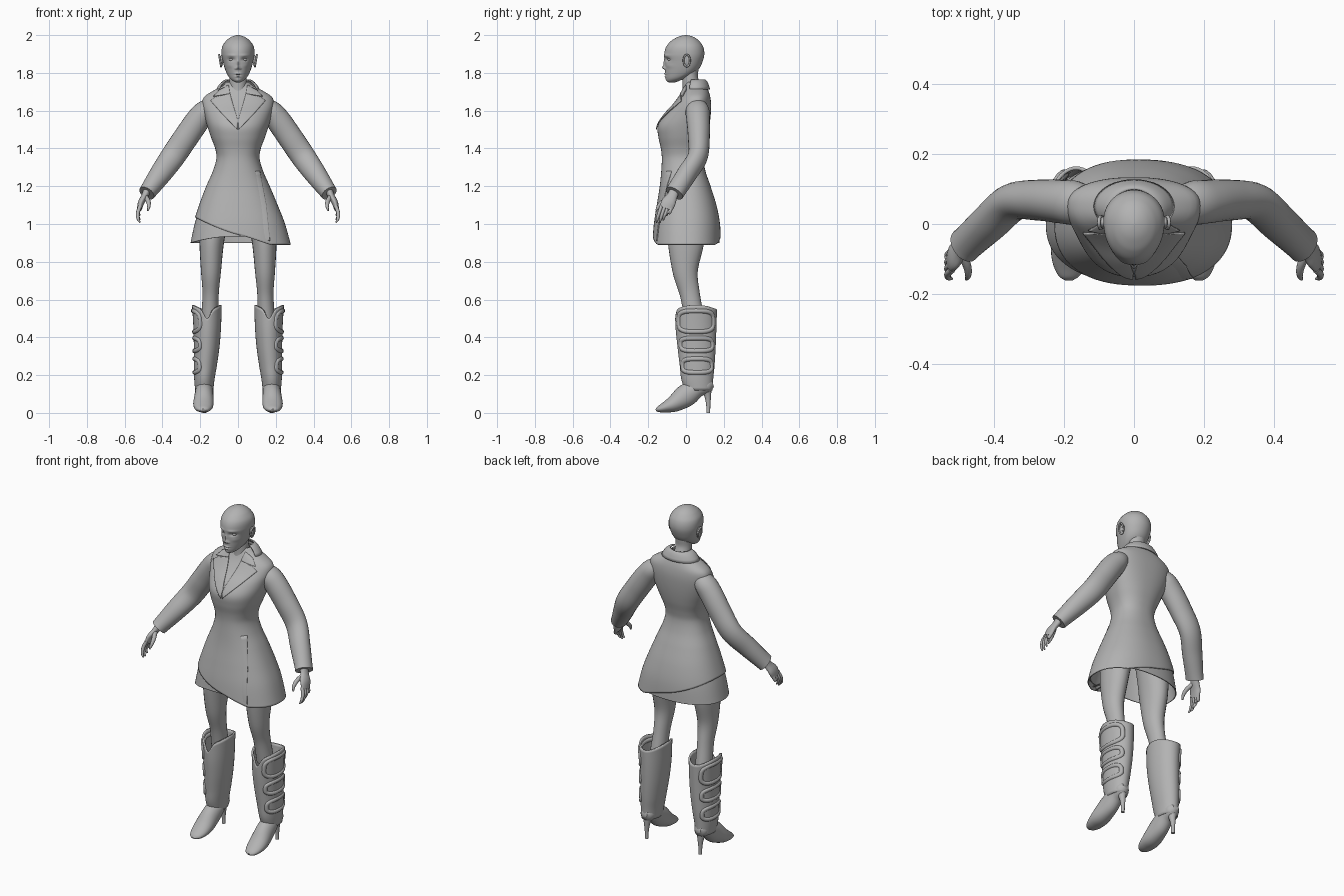
import bpy, bmesh
from math import sin, cos, pi, exp, radians, sqrt
from mathutils import Vector
from mathutils.bvhtree import BVHTree

old = bpy.data.objects.get("Cube")
if old:
    bpy.data.objects.remove(old, do_unlink=True)

grey = bpy.data.materials.new("plain grey")
grey.use_nodes = True
grey.diffuse_color = (0.45, 0.45, 0.45, 1)
grey.node_tree.nodes["Principled BSDF"].inputs["Base Color"].default_value = grey.diffuse_color


def build(name, rows, wrap=True, caps=True, loop=False, mirror=False, thick=0):
    """Skin a grid of points; rows may be rings, and may close into a loop."""
    bm = bmesh.new()
    grid = [[bm.verts.new(p) for p in row] for row in rows]
    n = len(grid[0])
    for i in range(len(grid) if loop else len(grid) - 1):
        a, b = grid[i], grid[(i + 1) % len(grid)]
        for j in range(n if wrap else n - 1):
            k = (j + 1) % n
            bm.faces.new((a[j], a[k], b[k], b[j]))
    if wrap and caps and not loop:
        bm.faces.new(grid[0])
        bm.faces.new(grid[-1])
    bmesh.ops.recalc_face_normals(bm, faces=bm.faces)
    return finish(name, bm, mirror, thick)


def finish(name, bm, mirror=False, thick=0):
    mesh = bpy.data.meshes.new(name)
    bm.to_mesh(mesh)
    bm.free()
    mesh.materials.append(grey)
    ob = bpy.data.objects.new(name, mesh)
    bpy.context.collection.objects.link(ob)
    bpy.ops.object.select_all(action='DESELECT')
    ob.select_set(True)
    bpy.context.view_layer.objects.active = ob
    bpy.ops.object.shade_smooth_by_angle(angle=radians(50))
    if thick:
        mod = ob.modifiers.new("thickness", 'SOLIDIFY')
        mod.thickness, mod.offset = thick, 0
    if mirror:
        mod = ob.modifiers.new("mirror", 'MIRROR')
        mod.use_mirror_merge = False
    return ob


def hermite(keys, t, i):
    """Smooth value between key rows i and i+1."""
    a, b = keys[i], keys[i + 1]
    before, after = keys[max(i - 1, 0)], keys[min(i + 2, len(keys) - 1)]
    h = b[0] - a[0]
    u = (t - a[0]) / h
    out = []
    for k in range(1, len(a)):
        ma = (b[k] - before[k]) / (b[0] - before[0]) * h
        mb = (after[k] - a[k]) / (after[0] - a[0]) * h
        d = b[k] - a[k]
        out.append(a[k] + u * (ma + u * (3 * d - 2 * ma - mb + u * (ma + mb - 2 * d))))
    return out


def at(keys, t):
    t = min(max(t, keys[0][0]), keys[-1][0])
    i = max(j for j in range(len(keys) - 1) if keys[j][0] <= t)
    return hermite(keys, t, i)


def section(keys, z, a, grow=0.0, power=1.0):
    """Point on a cross-section with its own front and back depth."""
    cx, rx, front, cy, back = at(keys, z)
    c, s = cos(a), sin(a)
    c, s = [abs(v) ** power * (1 if v > 0 else -1) for v in (c, s)]
    depth = (back - cy if s > 0 else cy - front) + grow
    return Vector((cx + (rx + grow) * c, cy + depth * s, z))


def shell(keys, top, bottom, rows=56, segs=72, **kw):
    rings = []
    for i in range(rows + 1):
        ring = []
        for j in range(segs):
            a = 2 * pi * j / segs
            z = top(a) + (bottom(a) - top(a)) * i / rows
            ring.append(section(keys, z, a, **kw))
        rings.append(ring)
    return rings


def tube(name, pts, ref=(0, 1, 0), steps=6, segs=24, loop=False, **kw):
    """Sweep an oval through (x, y, z, radius along ref, other radius)."""
    if loop:
        path = pts
    else:
        keys = [(i, *p) for i, p in enumerate(pts)]
        path = [at(keys, i / steps) for i in range(steps * (len(pts) - 1) + 1)]
    n, rings = len(path), []
    for i, p in enumerate(path):
        ahead = path[(i + 1) % n] if loop else path[min(i + 1, n - 1)]
        behind = path[i - 1] if loop else path[max(i - 1, 0)]
        t = (Vector(ahead[:3]) - Vector(behind[:3])).normalized()
        r = Vector(ref)
        u = (r - t * r.dot(t)).normalized()
        v = t.cross(u)
        rings.append([Vector(p[:3]) + u * p[3] * cos(2 * pi * j / segs)
                      + v * p[4] * sin(2 * pi * j / segs) for j in range(segs)])
    return build(name, rings, loop=loop, **kw)


def ball(name, centre, size, mirror=True):
    bm = bmesh.new()
    bmesh.ops.create_uvsphere(bm, u_segments=24, v_segments=16, radius=1)
    for v in bm.verts:
        v.co = Vector(c + s * k for c, s, k in zip(centre, size, v.co))
    return finish(name, bm, mirror)


# Coat: height, centre x, half width, front, widest y, back
coat_keys = [
    (.87, .01, .272, -.178, 0, .183), (1, .006, .24, -.167, 0, .177),
    (1.1, .002, .205, -.152, 0, .158), (1.2, 0, .165, -.136, 0, .127),
    (1.28, 0, .13, -.128, 0, .1), (1.35, 0, .111, -.125, 0, .088),
    (1.4, 0, .118, -.13, 0, .095), (1.46, 0, .14, -.143, .01, .11),
    (1.52, 0, .16, -.146, .03, .121), (1.58, 0, .177, -.11, .045, .128),
    (1.63, 0, .187, -.065, .05, .13), (1.67, 0, .178, -.035, .055, .126),
    (1.7, 0, .135, -.018, .052, .118), (1.73, 0, .078, -.006, .05, .105),
    (1.75, 0, .056, 0, .05, .095)]
coat_rows = shell(coat_keys, lambda a: 1.75,
                  lambda a: max(.89, .942 - .093 * cos(a)), rows=80, power=.87)
build("coat", coat_rows, caps=False, thick=.006)
build("coat_underlayer", shell(coat_keys, lambda a: 1.15,
      lambda a: .9 + .035 * max(0, -sin(a)) ** 2, grow=-.007, power=.87),
      caps=False, thick=.005)

segs = len(coat_rows[0])
surface = BVHTree.FromPolygons(
    [p for row in coat_rows for p in row],
    [(i * segs + j, i * segs + (j + 1) % segs, (i + 1) * segs + (j + 1) % segs,
      (i + 1) * segs + j) for i in range(len(coat_rows) - 1) for j in range(segs)])


def plate(name, inner, outer, lift_in, lift_out, mirror=True):
    """Thin cloth piece laid on the coat front between two edges."""
    rows, across = [], 12
    for i in range(len(inner) - 1):
        for s in range(9 if i == len(inner) - 2 else 8):
            a = Vector(inner[i]).lerp(Vector(inner[i + 1]), s / 8)
            b = Vector(outer[i]).lerp(Vector(outer[i + 1]), s / 8)
            row = []
            for j in range(across + 1):
                u = j / across
                p = a.lerp(b, u)
                hit = surface.ray_cast(Vector((p.x, -1, p.y)), Vector((0, 1, 0)))[0]
                y = hit.y if hit else .03
                row.append(Vector((p.x, y - lift_in - (lift_out - lift_in) * u, p.y)))
            rows.append(row)
    return build(name, rows, wrap=False, mirror=mirror, thick=.005)


plate("lapels", [(.042, 1.69), (.034, 1.66), (.02, 1.61), (.002, 1.55)],
      [(.115, 1.672), (.145, 1.652), (.09, 1.59), (.004, 1.5)], .006, .008)
plate("collar_fronts", [(.05, 1.735), (.042, 1.69)], [(.1, 1.708), (.13, 1.675)], .008, .01)
plate("front_overlap", [(.07, 1.28), (.1, 1.1), (.12, .91)],
      [(.115, 1.28), (.15, 1.1), (.172, .885)], -.004, .006, mirror=False)
collar = []
for i in range(7):
    u = i / 6
    collar.append([Vector(((.058 + .054 * u) * cos(a), .05 + (.048 + .026 * u) * sin(a),
                           1.762 - .05 * u * u)) for a in
                   [radians(-25 + 230 * j / 40) for j in range(41)]])
build("collar_back", collar, wrap=False, thick=.007)

# Sleeves and hands
tube("sleeves", [(.11, .055, 1.63, .04, .04), (.165, .06, 1.602, .062, .058),
     (.21, .064, 1.553, .062, .065), (.275, .068, 1.46, .058, .066),
     (.345, .062, 1.357, .053, .065), (.41, .005, 1.265, .053, .058),
     (.465, -.045, 1.188, .051, .048), (.483, -.062, 1.163, .052, .045)], mirror=True)
tube("palms", [(.475, -.055, 1.19, .026, .022), (.493, -.072, 1.15, .028, .018),
     (.512, -.092, 1.115, .038, .017), (.522, -.106, 1.08, .034, .013)], mirror=True)
for i, finger in enumerate(("index", "middle", "ring", "little")):
    y, tip = -.13 + .018 * i, 1.008 + .006 * i * i - .006 * i
    tube(finger + "_fingers", [(.518, y, 1.095, .01, .01),
         (.53, y - .012, 1.06, .009, .01), (.529, y - .022, tip + .02, .008, .008),
         (.519, y - .026, tip, .004, .004)], segs=12, mirror=True)
tube("thumbs", [(.49, -.085, 1.145, .014, .012), (.475, -.12, 1.12, .012, .012),
     (.472, -.145, 1.095, .01, .009), (.477, -.158, 1.07, .004, .004)],
     segs=12, mirror=True)

# Neck and head
tube("neck", [(0, .025, 1.83, .042, .048), (0, .022, 1.77, .042, .046),
     (0, .034, 1.7, .055, .051), (0, .035, 1.64, .07, .075)])
head_keys = [
    (1.75, 0, .012, -.092, -.075, -.055), (1.757, 0, .026, -.101, -.065, -.035),
    (1.77, 0, .042, -.106, -.045, -.005), (1.79, 0, .056, -.109, -.02, .035),
    (1.82, 0, .069, -.111, 0, .068), (1.86, 0, .08, -.112, .01, .088),
    (1.9, 0, .087, -.115, .01, .097), (1.94, 0, .083, -.104, .005, .09),
    (1.97, 0, .063, -.078, 0, .069), (1.987, 0, .042, -.05, 0, .047),
    (1.996, 0, .022, -.027, 0, .025), (2, 0, .003, -.004, 0, .004)]
head_rows = shell(head_keys, lambda a: 2, lambda a: 1.75, rows=90, segs=112)
# Face features as soft bumps: x, height, spread x, spread z, push forward
features = [(.035, 1.871, .016, .009, -.011), (.035, 1.892, .022, .007, .004),
            (0, 1.85, .007, .02, .008), (0, 1.828, .009, .008, .015),
            (.012, 1.823, .006, .005, .006), (0, 1.795, .015, .004, .007),
            (0, 1.788, .017, .002, -.003), (0, 1.78, .013, .004, .006),
            (0, 1.762, .014, .009, .003), (.045, 1.838, .016, .012, .003)]
for p in (p for row in head_rows for p in row if p.y < -.02):
    p.y -= sum(f * exp(-((abs(p.x) - x) / sx) ** 2 - ((p.z - z) / sz) ** 2)
               for x, z, sx, sz, f in features)
build("head", head_rows)
ball("eyeballs", (.034, -.085, 1.871), (.014, .012, .009))
ball("ear_bowls", (.088, .004, 1.864), (.01, .017, .03))
tube("ear_rims", [(.095 + .005 * sin(t), .004 + .017 * cos(t), 1.865 + .031 * sin(t), .005, .005)
     for t in [2 * pi * i / 32 for i in range(32)]],
     ref=(1, 0, 0), segs=10, loop=True, mirror=True)

# Legs
tube("legs", [(.11, .01, 1.12, .1, .08), (.13, .005, 1, .1, .073),
     (.14, -.001, .89, .094, .064), (.143, -.004, .75, .067, .053),
     (.145, .02, .63, .053, .043), (.15, .045, .5, .052, .045)], mirror=True)

# Boots: shaft, foot, slim heel, raised side loops
boot_keys = [
    (.12, .179, .043, 0, .065, .135), (.18, .178, .049, -.02, .062, .139),
    (.25, .173, .056, -.028, .06, .146), (.35, .166, .063, -.04, .055, .152),
    (.45, .163, .068, -.05, .052, .156), (.58, .165, .074, -.055, .052, .16)]


def rim(a):
    turn = (a + pi / 2 + pi) % (2 * pi) - pi
    return .56 - .05 * exp(-turn * turn / .1) + .012 * cos(2 * a)


build("boot_shafts", shell(boot_keys, rim, lambda a: .12, rows=30, segs=48),
      caps=False, mirror=True, thick=.01)
tube("boot_feet", [(.178, .143, .155, .02, .018), (.178, .115, .148, .04, .042),
     (.178, .06, .132, .046, .05), (.18, 0, .092, .05, .06),
     (.183, -.06, .051, .054, .046), (.184, -.11, .03, .048, .029),
     (.185, -.145, .019, .032, .016), (.185, -.16, .015, .012, .005)],
     ref=(1, 0, 0), mirror=True)
tube("boot_heels", [(.178, .105, .14, .033, .032), (.178, .115, .09, .018, .018),
     (.178, .118, .04, .011, .011), (.178, .118, 0, .01, .01)], segs=16, mirror=True)
for name, zc, hz, hy in (("upper", .485, .055, .09), ("middle", .362, .034, .082),
                         ("lower", .25, .036, .075)):
    path = []
    for i in range(48):
        c, s = cos(2 * pi * i / 48), sin(2 * pi * i / 48)
        y = hy * abs(c) ** .55 * (1 if c > 0 else -1)
        z = zc + hz * abs(s) ** .55 * (1 if s > 0 else -1)
        cx, rx, front, cy, back = at(boot_keys, z)
        reach = min(.97, abs(y) / ((back - front) / 2))
        path.append((cx + rx * sqrt(1 - reach ** 2), (front + back) / 2 + y, z, .013, .013))
    tube(name + "_boot_loops", path, ref=(1, 0, 0), segs=12, loop=True, mirror=True)
